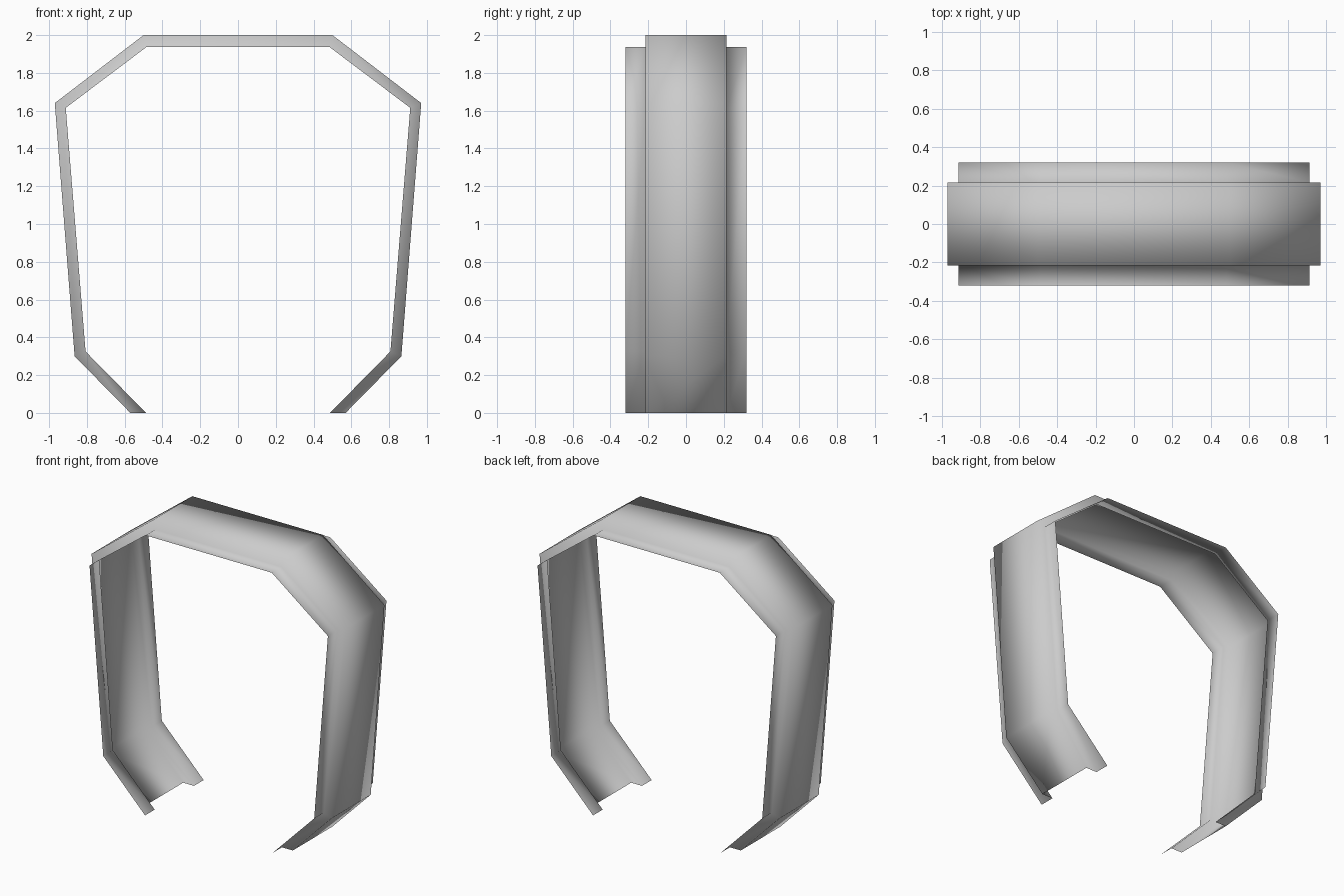
import bpy, bmesh

if "Cube" in bpy.data.objects:
    bpy.data.objects.remove(bpy.data.objects["Cube"])

# Half outlines (x, z) from the foot to the top: raised face and recessed rim
outer = [(0.57, 0.0), (0.865, 0.3), (0.97, 1.64), (0.5, 2.0)]
inner = [(0.487, 0.0), (0.807, 0.325), (0.912, 1.615), (0.483, 1.938)]


def full(half):
    return half + [(-x, z) for x, z in reversed(half)]


# Cross-section: rim, step wall, raised face, step wall, rim
section = [(-0.32, inner), (-0.215, inner), (-0.215, outer),
           (0.215, outer), (0.215, inner), (0.32, inner)]

# Open arch shell bridged between neighbouring section lines
bm = bmesh.new()
rows = [[bm.verts.new((x, y, z)) for x, z in full(half)] for y, half in section]
for a, b in zip(rows, rows[1:]):
    for i in range(len(a) - 1):
        bm.faces.new((a[i], a[i + 1], b[i + 1], b[i]))

# Make the top face point upward, all others consistent with it
bm.normal_update()
top = max(bm.faces, key=lambda f: f.calc_center_median().z)
if top.normal.z < 0:
    bmesh.ops.reverse_faces(bm, faces=bm.faces[:])

# Smooth shading runs over the steps and the bends
for f in bm.faces:
    f.smooth = True
mesh = bpy.data.meshes.new("arch_trim")
bm.to_mesh(mesh)
bm.free()
arch = bpy.data.objects.new("arch_trim", mesh)
bpy.context.collection.objects.link(arch)
